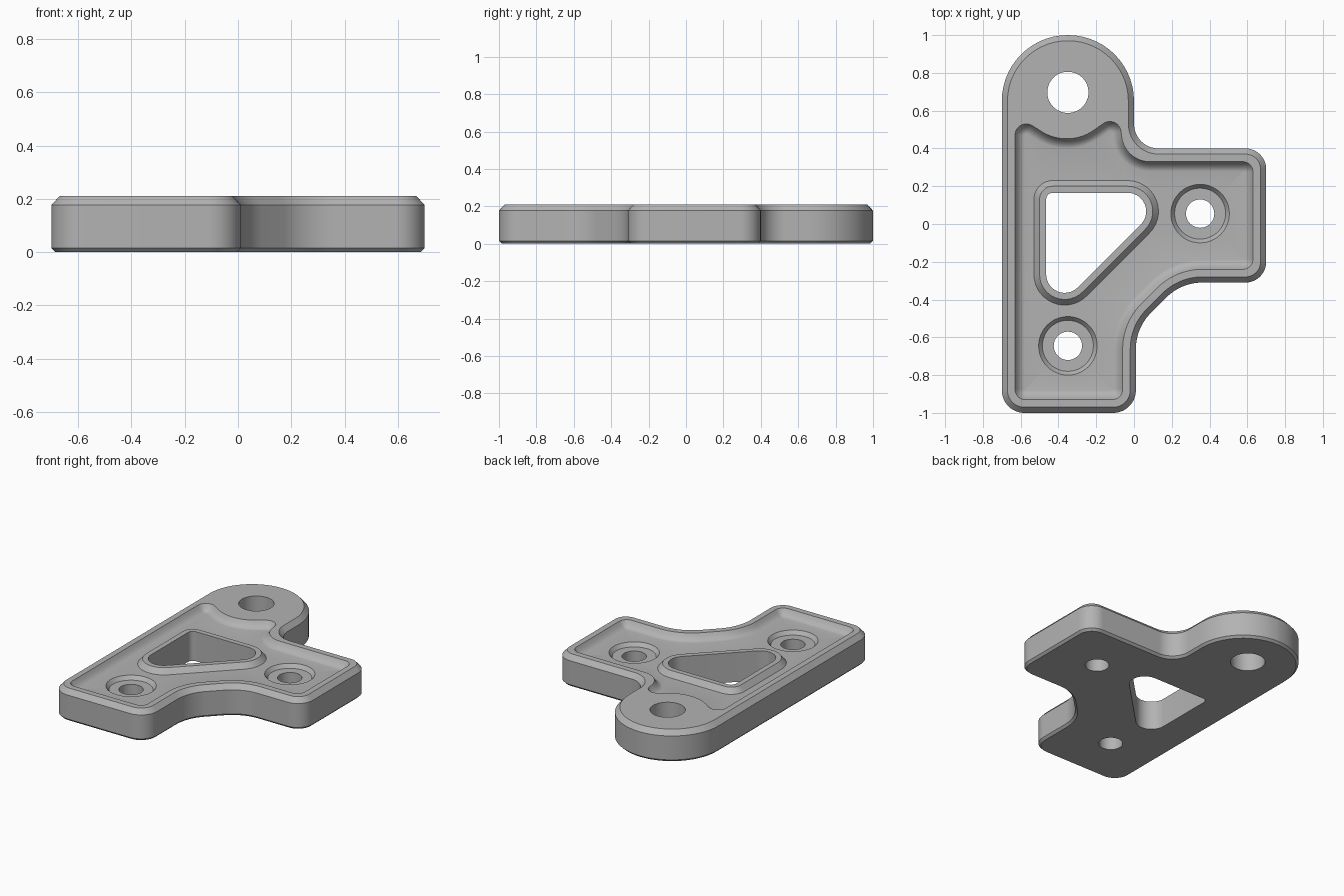
import bpy
import bmesh
import math
from mathutils import Vector

cube = bpy.data.objects.get("Cube")
if cube:
    bpy.data.objects.remove(cube)

TOP, FLOOR, SEAT = 0.21, 0.165, 0.14
SEGS = 14

# Corner lists, counter-clockwise: x, y, fillet radius
OUTLINE = [(-0.7, -1, 0.12), (0.01, -1, 0.12), (0.01, -0.55, 0.27),
           (0.25, -0.31, 0.27), (0.7, -0.31, 0.11), (0.7, 0.4, 0.11),
           (0, 0.4, 0.13), (0, 1, 0.349), (-0.7, 1, 0.349)]
POCKET = [(-0.63, -0.93, 0.055), (-0.06, -0.93, 0.055), (-0.06, -0.521, 0.34),
          (0.221, -0.24, 0.34), (0.63, -0.24, 0.055), (0.63, 0.33, 0.055),
          (-0.05, 0.33, 0.15), (-0.08, 0.59, 0.06), (-0.35, 0.4, 0.25),
          (-0.63, 0.58, 0.06)]
WINDOW = [(-0.53, -0.66, 0.163), (0.36, 0.23, 0.163), (-0.53, 0.23, 0.1)]

bm = bmesh.new()


def make_loop(points, z):
    """Closed ring of vertices and edges at height z."""
    verts = [bm.verts.new((x, y, z)) for x, y in points]
    for a, b in zip(verts, verts[1:] + verts[:1]):
        bm.edges.new((a, b))
    return verts


def rounded(corners, z, inset=0.0):
    """Filleted polygon, moved inward by inset with matching fillets."""
    points = []
    for i, (x, y, r) in enumerate(corners):
        p = Vector((x, y))
        d0 = (p - Vector(corners[i - 1][:2])).normalized()
        d1 = (Vector(corners[(i + 1) % len(corners)][:2]) - p).normalized()
        n0, n1 = Vector((-d0.y, d0.x)), Vector((-d1.y, d1.x))
        miter = (n0 + n1) / (1 + n0.dot(n1))
        turn = math.atan2(d0.x * d1.y - d0.y * d1.x, d0.dot(d1))
        side = math.copysign(1, turn)
        radius = max(r - side * inset, 0.004)
        center = p + miter * (inset + side * radius)
        start = -n0 * side * radius
        for k in range(SEGS + 1):
            a = turn * k / SEGS
            c, s = math.cos(a), math.sin(a)
            points.append((center.x + start.x * c - start.y * s,
                           center.y + start.x * s + start.y * c))
    return make_loop(points, z)


def circle(x, y, r, z, count=48):
    angles = [math.tau * k / count for k in range(count)]
    return make_loop([(x + r * math.cos(a), y + r * math.sin(a)) for a in angles], z)


def loft(*loops):
    """Join successive rings with quads."""
    for low, high in zip(loops, loops[1:]):
        for i in range(len(low)):
            j = (i + 1) % len(low)
            bm.faces.new((low[i], low[j], high[j], high[i]))


def fill(*loops):
    """Flat face bounded by the first ring with the others as holes."""
    edges = [bm.edges.get((a, b)) for ring in loops
             for a, b in zip(ring, ring[1:] + ring[:1])]
    bmesh.ops.triangle_fill(bm, use_beauty=True, use_dissolve=False, edges=edges)


# Outer wall with bottom and top chamfers
outer = [rounded(OUTLINE, z, d) for z, d in
         [(0, 0.015), (0.015, 0), (0.177, 0), (TOP, 0.03)]]
loft(*outer)

# Recessed pocket with a filleted wall
pocket = [rounded(POCKET, z, d) for z, d in
          [(TOP, 0), (0.19, 0.012), (0.175, 0.026), (0.167, 0.04), (FLOOR, 0.05)]]
loft(*pocket)

# Triangular window with a raised, bevelled rim
window = [rounded(WINDOW, z, d) for z, d in
          [(FLOOR, 0), (0.2, 0.03), (0.2, 0.065), (0, 0.065)]]
loft(*window)

# Counterbored screw holes
bores = []
for x, y in [(0.35, 0.055), (-0.35, -0.645)]:
    bore = [circle(x, y, r, z) for r, z in
            [(0.155, FLOOR), (0.135, SEAT), (0.075, SEAT), (0.075, 0)]]
    loft(*bore)
    bores.append(bore)

# Pivot hole in the rounded tab
pivot = [circle(-0.35, 0.697, 0.109, z) for z in (TOP, 0)]
loft(*pivot)

# Flat faces: rim top, pocket floor and underside
fill(outer[-1], pocket[0], pivot[0])
fill(pocket[-1], window[0], *[b[0] for b in bores])
fill(outer[0], window[-1], pivot[1], *[b[-1] for b in bores])

bmesh.ops.recalc_face_normals(bm, faces=bm.faces)
mesh = bpy.data.meshes.new("bracket_plate")
bm.to_mesh(mesh)
bm.free()
plate = bpy.data.objects.new("bracket_plate", mesh)
bpy.context.collection.objects.link(plate)

# Grey metal
grey = bpy.data.materials.new("grey_metal")
grey.use_nodes = True
color = (0.45, 0.45, 0.45, 1)
grey.diffuse_color = color
grey.node_tree.nodes["Principled BSDF"].inputs["Base Color"].default_value = color
mesh.materials.append(grey)

bpy.ops.object.select_all(action="DESELECT")
plate.select_set(True)
bpy.context.view_layer.objects.active = plate
bpy.ops.object.shade_smooth_by_angle(angle=math.radians(28))
